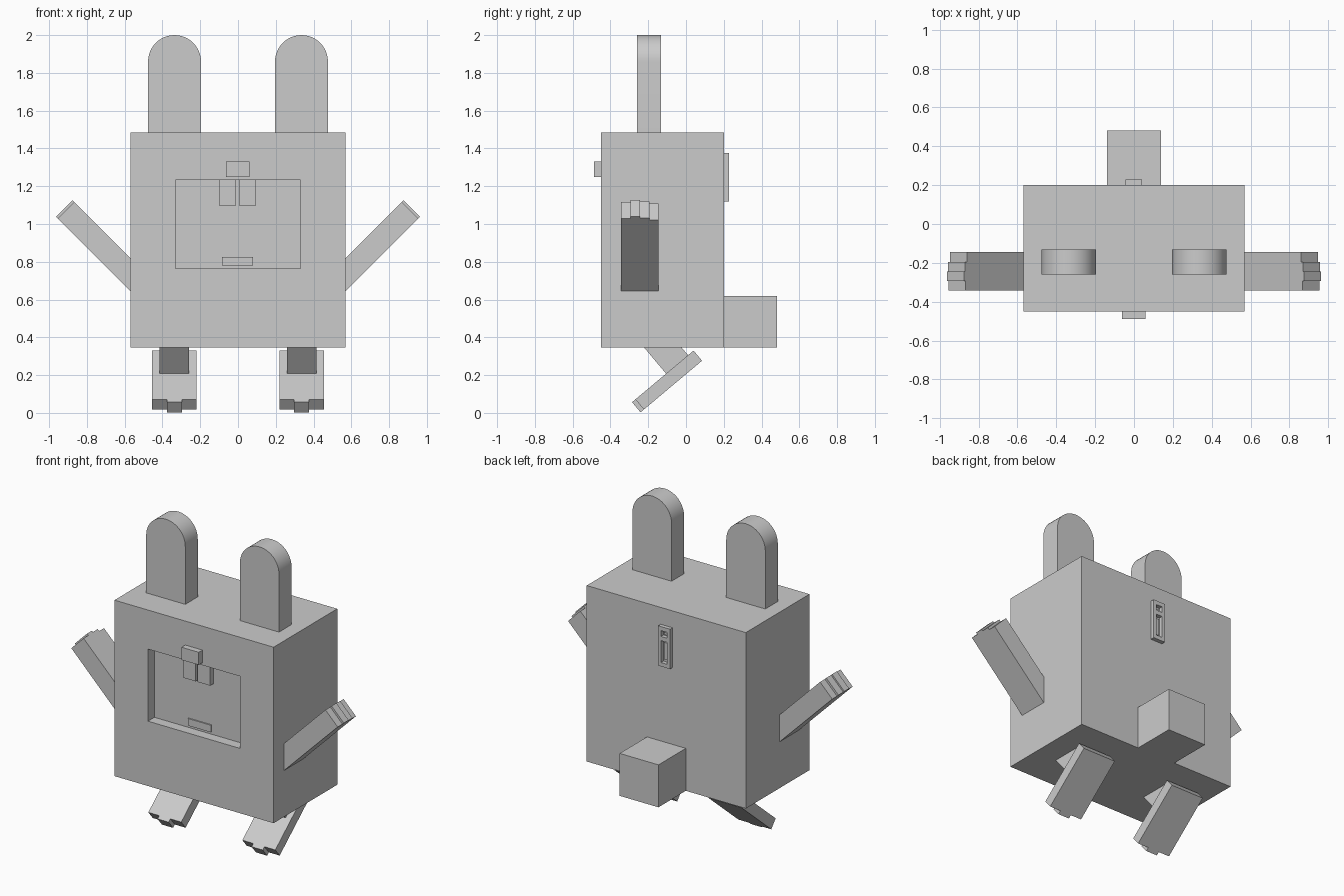
import bpy, bmesh
from math import radians, cos, sin, pi
from mathutils import Matrix, Vector

cube = bpy.data.objects.get("Cube")
if cube:
    bpy.data.objects.remove(cube, do_unlink=True)

grey = bpy.data.materials.new("plain grey")
grey.use_nodes = True
grey.diffuse_color = (0.6, 0.6, 0.6, 1)
grey.node_tree.nodes["Principled BSDF"].inputs["Base Color"].default_value = grey.diffuse_color


def finish(name, bm):
    bmesh.ops.recalc_face_normals(bm, faces=bm.faces)
    mesh = bpy.data.meshes.new(name)
    bm.to_mesh(mesh)
    bm.free()
    mesh.materials.append(grey)
    obj = bpy.data.objects.new(name, mesh)
    bpy.context.collection.objects.link(obj)
    return obj


def box_mesh(bm, lo, hi, matrix=Matrix()):
    lo, hi = Vector(lo), Vector(hi)
    place = Matrix.Translation((lo + hi) / 2) @ Matrix.Diagonal((hi - lo).to_4d())
    return bmesh.ops.create_cube(bm, size=1, matrix=matrix @ place)


def box(name, lo, hi):
    bm = bmesh.new()
    box_mesh(bm, lo, hi)
    return finish(name, bm)


# Body with a sunken face panel
bm = bmesh.new()
box_mesh(bm, (-0.57, -0.45, 0.345), (0.57, 0.202, 1.485))
bm.normal_update()
front = min(bm.faces, key=lambda f: f.calc_center_median().y)
bmesh.ops.inset_individual(bm, faces=[front], thickness=0.1)
for v in front.verts:
    v.co.x = 0.33 if v.co.x > 0 else -0.33
    v.co.z = 1.232 if v.co.z > 0.9 else 0.765
panel = bmesh.ops.extrude_discrete_faces(bm, faces=[front])["faces"][0]
for v in panel.verts:
    v.co.y = -0.384
finish("body", bm)

# Face details
box("nose", (-0.063, -0.488, 1.248), (0.06, -0.45, 1.33))
box("tooth_right", (-0.1, -0.42, 1.097), (-0.01, -0.384, 1.232))
box("tooth_left", (0.005, -0.42, 1.097), (0.095, -0.384, 1.232))
box("mouth", (-0.085, -0.392, 0.78), (0.08, -0.384, 0.826))

# Tail
box("tail", (-0.14, 0.202, 0.345), (0.138, 0.482, 0.62))

# Switch plate on the back, a frame around two openings
bm = bmesh.new()
for x in (-0.045, 0.02):
    box_mesh(bm, (x, 0.2, 1.118), (x + 0.02, 0.228, 1.376))
for z0, z1 in ((1.118, 1.143), (1.285, 1.312), (1.35, 1.376)):
    box_mesh(bm, (-0.025, 0.2, z0), (0.02, 0.228, z1))
finish("back_frame", bm)
box("back_slider", (-0.014, 0.2, 1.16), (0.009, 0.21, 1.27))
box("back_button", (-0.014, 0.2, 1.32), (0.009, 0.21, 1.335))


def ear(name, side):
    bm = bmesh.new()
    profile = [(-0.14, 1.485), (0.14, 1.485)]
    profile += [(0.14 * cos(pi * i / 24), 1.86 + 0.14 * sin(pi * i / 24)) for i in range(25)]
    face = bm.faces.new([bm.verts.new((side * 0.336 + x, -0.26, z)) for x, z in profile])
    ext = bmesh.ops.extrude_face_region(bm, geom=[face])["geom"]
    verts = [g for g in ext if isinstance(g, bmesh.types.BMVert)]
    bmesh.ops.translate(bm, vec=(0, 0.128, 0), verts=verts)
    obj = finish(name, bm)
    bpy.ops.object.select_all(action="DESELECT")
    obj.select_set(True)
    bpy.context.view_layer.objects.active = obj
    bpy.ops.object.shade_smooth_by_angle(angle=radians(35))


def arm(name, mirror):
    # Slab rising outward, ending in four uneven fingers
    m = mirror @ Matrix.Translation((0.456, 0, 0.619)) @ Matrix.Rotation(radians(-45), 4, "Y")
    bm = bmesh.new()
    box_mesh(bm, (0, -0.343, -0.062), (0.62, -0.145, 0.062), m)
    for i, tip in enumerate((0.643, 0.656, 0.646, 0.632)):
        y = -0.343 + i * 0.0495
        box_mesh(bm, (0.62, y, -0.062), (tip, y + 0.0495, 0.062), m)
    finish(name, bm)


def leg(name, mirror):
    # Tilted foot with three toes, and a shin square to it
    m = mirror @ Matrix.Translation((0.337, 0.0625, 0.303)) @ Matrix.Rotation(radians(40), 4, "X")
    bm = bmesh.new()
    box_mesh(bm, (-0.118, -0.385, -0.035), (0.118, 0, 0.035), m)
    for x0, x1, tip in ((-0.118, -0.04, 0.402), (-0.04, 0.04, 0.425), (0.04, 0.118, 0.402)):
        box_mesh(bm, (x0, -tip, -0.035), (x1, -0.385, 0.035), m)
    finish(name + "_foot", bm)
    bm = bmesh.new()
    box_mesh(bm, (-0.078, -0.19, 0.035), (0.078, -0.038, 0.24), m)
    finish(name + "_shin", bm)


for label, side in (("left", 1), ("right", -1)):
    mirror = Matrix.Diagonal((side, 1, 1, 1))
    ear(label + "_ear", side)
    arm(label + "_arm", mirror)
    leg(label, mirror)
